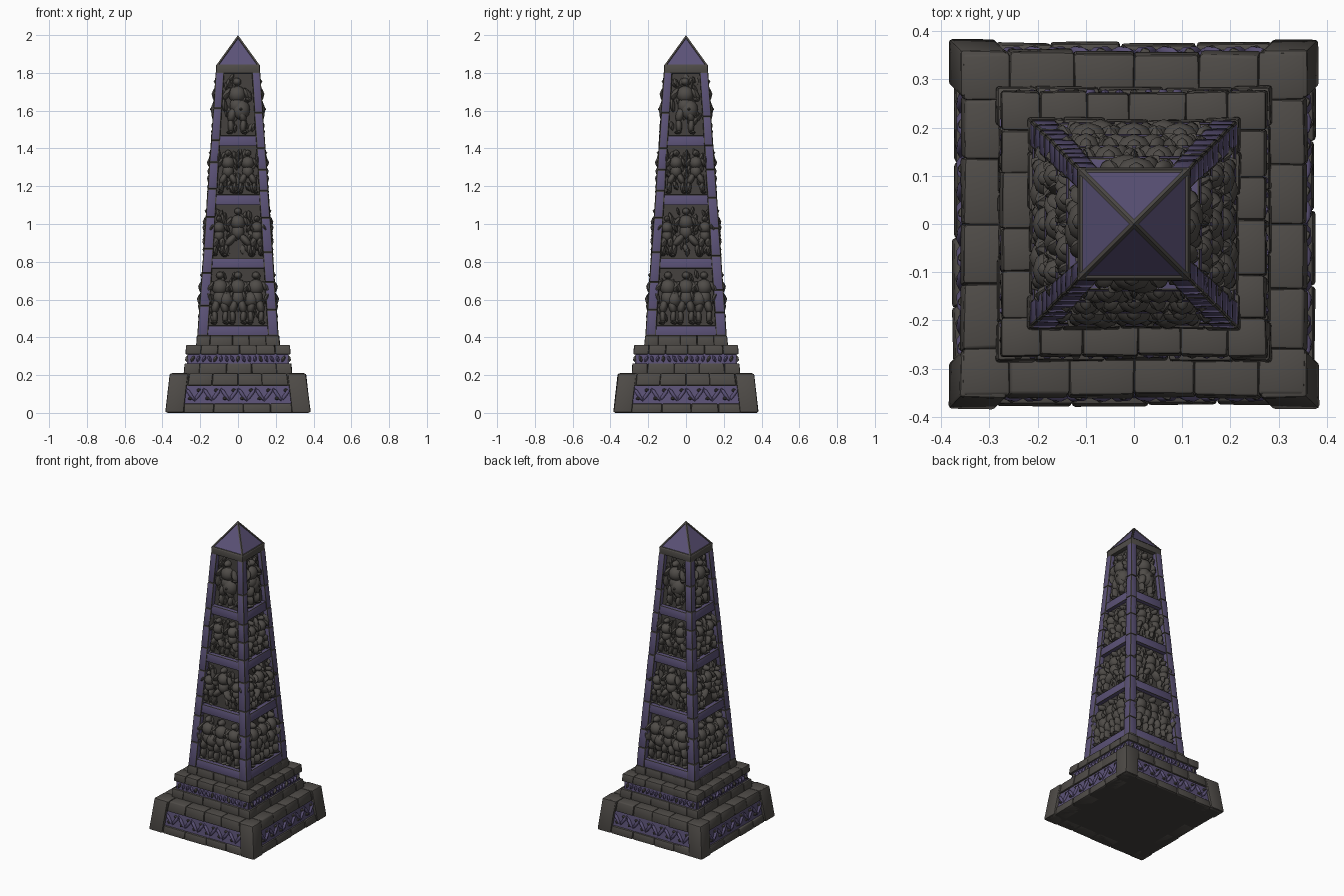
import bpy, bmesh, math, random
from mathutils import Matrix, Vector

if "Cube" in bpy.data.objects:
    bpy.data.objects.remove(bpy.data.objects["Cube"])

random.seed(4)

def material(name, rgb):
    m = bpy.data.materials.new(name)
    m.diffuse_color = (*rgb, 1)
    m.use_nodes = True
    m.node_tree.nodes["Principled BSDF"].inputs["Base Color"].default_value = m.diffuse_color
    return m

STONE = material("dark_stone", (0.078, 0.071, 0.064))
DEEP = material("deep_stone", (0.055, 0.050, 0.046))
PURPLE = material("purple_stone", (0.105, 0.084, 0.185))

def turn(k):
    return Matrix.Rotation(k * math.pi / 2, 4, 'Z')

# half width of each tapering tier as a function of height
def base_h(z): return 0.383 - 0.12 * z
def step_h(z): return 0.286 - 0.08 * (z - 0.21)
def shaft_h(z): return 0.215 - 0.07 * (z - 0.41)
def post_w(z): return 0.056 - 0.008 * (z - 0.41)

def finish(name, bm, mats, bevel=0.0, bevel_mat=-1):
    bmesh.ops.recalc_face_normals(bm, faces=bm.faces)
    if bevel:
        bmesh.ops.bevel(bm, geom=bm.edges[:], offset=bevel, segments=2, profile=0.5,
                        affect='EDGES', material=bevel_mat, clamp_overlap=True)
    me = bpy.data.meshes.new(name)
    bm.to_mesh(me)
    bm.free()
    for m in mats:
        me.materials.append(m)
    ob = bpy.data.objects.new(name, me)
    bpy.context.collection.objects.link(ob)
    bpy.ops.object.select_all(action='DESELECT')
    ob.select_set(True)
    bpy.context.view_layer.objects.active = ob
    bpy.ops.object.shade_smooth_by_angle(angle=math.radians(40))
    return ob

def block(bm, k, span, z0, z1, h, depth, out=0.0, jitter=0.002):
    """Sloped stone on side k; span(z) gives its left and right x."""
    vs = []
    for z in (z0, z1):
        a, b = span(z)
        o = h(z) + out
        i = h(z) - (depth(z) if callable(depth) else depth)
        for x, y in ((a, -o), (b, -o), (b, -i), (a, -i)):
            j = [random.uniform(-jitter, jitter) for _ in range(2)]
            vs.append(bm.verts.new(turn(k) @ Vector((x + j[0], y + j[1], z))))
    for f in ((0, 1, 2, 3), (4, 5, 6, 7), (0, 1, 5, 4), (1, 2, 6, 5), (2, 3, 7, 6), (3, 0, 4, 7)):
        bm.faces.new([vs[i] for i in f])

def course(bm, z0, z1, h, w, cuts, out=0.0):
    """A ring of stones: one at each corner and a row along each side."""
    for k in range(4):
        block(bm, k, lambda z: (h(z) - w, h(z) + out), z0, z1, h, w, out)
        for a, b in zip(cuts, cuts[1:]):
            block(bm, k, lambda z: (a * (h(z) - w), b * (h(z) - w)), z0, z1, h, w,
                  out + random.uniform(-0.004, 0.001))

def core(bm, z0, z1, r0, r1):
    m = Matrix.Translation((0, 0, (z0 + z1) / 2)) @ Matrix.Rotation(math.pi / 4, 4, 'Z')
    q = math.sqrt(2)
    bmesh.ops.create_cone(bm, cap_ends=True, segments=4, radius1=r0 * q, radius2=r1 * q,
                          depth=z1 - z0, matrix=m)

def limb(bm, k, p, q, r, d, h, sink=0.03, sub=2, mat=0):
    """Flattened ellipsoid lying on side k from p to q, both (x, z)."""
    dx, dz = q[0] - p[0], q[1] - p[1]
    x, z = (p[0] + q[0]) / 2, (p[1] + q[1]) / 2
    m = (turn(k) @ Matrix.Translation((x, sink - h(z), z)) @ Matrix.Rotation(-0.07, 4, 'X')
         @ Matrix.Rotation(math.atan2(dx, dz), 4, 'Y')
         @ Matrix.Diagonal((r, d, math.hypot(dx, dz) / 2 + r * 0.6, 1)))
    new = bmesh.ops.create_icosphere(bm, subdivisions=sub, radius=1, matrix=m)
    for f in {f for v in new['verts'] for f in v.link_faces}:
        f.material_index = mat

# core behind all the stones
bm = bmesh.new()
core(bm, 0, 0.2, 0.362, 0.345)
core(bm, 0.2, 0.35, 0.268, 0.26)
core(bm, 0.35, 1.84, 0.187, 0.087)
finish("inner_core", bm, [DEEP])

# stepped base: bottom strip, corner stones, top slabs
bm = bmesh.new()
course(bm, 0, 0.05, base_h, 0.095, (-1, -0.45, 0.1, 0.6, 1), -0.004)
course(bm, 0.145, 0.21, base_h, 0.1, (-1, -0.52, 0, 0.48, 1), -0.003)
for k in range(4):
    block(bm, k, lambda z: (base_h(z) - 0.095, base_h(z) + 0.002), 0.003, 0.208, base_h, 0.095, 0.002)
finish("base_stones", bm, [STONE], 0.007)

# second step: lower and upper courses
bm = bmesh.new()
course(bm, 0.205, 0.262, step_h, 0.08, (-1, -0.3, 0.35, 1))
course(bm, 0.31, 0.36, step_h, 0.08, (-1, -0.55, 0.05, 0.5, 1))
finish("step_stones", bm, [STONE], 0.006)

# purple carved bands of both steps
bm = bmesh.new()
for k in range(4):
    block(bm, k, lambda z: (-0.29, 0.29), 0.048, 0.147, base_h, 0.06, -0.016, 0)
    block(bm, k, lambda z: (-0.262, 0.262), 0.26, 0.312, step_h, 0.06, -0.012, 0)
    for i in range(12):
        x = -0.253 + i * 0.046
        s = 0.022 if i % 2 else -0.022
        limb(bm, k, (x - s, 0.065), (x + s, 0.13), 0.011, 0.012, base_h, 0.014, 1)
        limb(bm, k, (x, 0.118 if i % 2 else 0.075), (x, 0.122 if i % 2 else 0.079),
             0.013, 0.012, base_h, 0.014, 1, 1)
    for i in range(17):
        x = -0.24 + i * 0.03
        s = random.uniform(-0.009, 0.009)
        limb(bm, k, (x - s, 0.274), (x + s, 0.298), 0.01, 0.012, step_h, 0.011, 1, int(i % 4 == 0))
finish("carved_bands", bm, [PURPLE, STONE])

# plinth course under the shaft
bm = bmesh.new()
course(bm, 0.355, 0.41, shaft_h, 0.07, (-1, -0.2, 0.4, 1), 0.002)
finish("shaft_plinth", bm, [STONE], 0.006)

# purple corner posts cut into stones, with worn grey edges
bm = bmesh.new()
for k in range(4):
    z = 0.408
    while z < 1.80:
        top = z + random.uniform(0.11, 0.19)
        if top > 1.74:
            top = 1.805
        block(bm, k, lambda t: (shaft_h(t) - post_w(t), shaft_h(t)), z, top, shaft_h, post_w, 0, 0.0015)
        z = top
finish("corner_posts", bm, [PURPLE, STONE], 0.006, 1)

# purple cross bars between the panels
bm = bmesh.new()
for k in range(4):
    for z0, z1 in ((0.408, 0.462), (0.765, 0.82), (1.10, 1.155), (1.412, 1.468)):
        block(bm, k, lambda t: (-shaft_h(t) + post_w(t) - 0.004, shaft_h(t) - post_w(t) + 0.004),
              z0, z1, shaft_h, 0.05, -0.004, 0.001)
finish("cross_bars", bm, [PURPLE, STONE], 0.004, 1)

# carved figures in the panels
def figure(bm, k, x, z, H, spread, left, right):
    limb(bm, k, (x, z + 0.87 * H), (x, z + 0.92 * H), 0.075 * H, 0.038, shaft_h)
    limb(bm, k, (x, z + 0.74 * H), (x, z + 0.62 * H), 0.15 * H, 0.044, shaft_h)
    limb(bm, k, (x, z + 0.56 * H), (x, z + 0.42 * H), 0.13 * H, 0.038, shaft_h)
    for s, hand in ((-1, left), (1, right)):
        knee = (x + s * (spread * 0.8 + 0.03) * H, z + 0.24 * H)
        elbow = (x + s * 0.23 * H, z + 0.6 * H)
        end = (x + s * hand[0] * H, z + hand[1] * H)
        limb(bm, k, (x + s * 0.06 * H, z + 0.42 * H), knee, 0.075 * H, 0.038, shaft_h)
        limb(bm, k, knee, (x + s * spread * H, z + 0.05 * H), 0.055 * H, 0.034, shaft_h)
        limb(bm, k, (x + s * (spread - 0.02) * H, z + 0.04 * H),
             (x + s * (spread + 0.06) * H, z + 0.03 * H), 0.04 * H, 0.038, shaft_h, sub=1)
        limb(bm, k, (x + s * 0.13 * H, z + 0.76 * H), elbow, 0.055 * H, 0.038, shaft_h)
        limb(bm, k, elbow, end, 0.045 * H, 0.036, shaft_h)

bm = bmesh.new()
for k in range(4):
    # rough folds filling each background
    for z0, z1 in ((0.47, 0.76), (0.825, 1.095), (1.16, 1.405), (1.475, 1.80)):
        for _ in range(34):
            z = random.uniform(z0 + 0.025, z1 - 0.025)
            w = shaft_h(z) - post_w(z) - 0.012
            x = random.uniform(-w, w)
            limb(bm, k, (x, z - 0.018), (x + random.uniform(-0.02, 0.02), z + 0.018),
                 random.uniform(0.008, 0.016), random.uniform(0.012, 0.024), shaft_h, 0.03, 1)
    # lowest panel: three guards
    for x in (-0.095, 0, 0.095):
        figure(bm, k, x, 0.468, 0.29, 0.09, (0.17, 0.4), (0.17, 0.4))
    for x in (-0.062, 0.07):
        limb(bm, k, (x, 0.58), (x, 0.62), 0.04, 0.046, shaft_h)
    # second panel: striding fighter and two others
    figure(bm, k, 0, 0.825, 0.27, 0.24, (0.32, 0.85), (0.36, 0.5))
    for x in (-0.1, 0.1):
        figure(bm, k, x, 0.83, 0.22, 0.08, (0.12, 0.8), (0.12, 0.8))
    # third panel: pair with raised arms
    for x in (-0.052, 0.052):
        figure(bm, k, x, 1.16, 0.24, 0.15, (0.2, 0.95), (0.2, 0.9))
    # top panel: single figure with a large shield
    figure(bm, k, -0.005, 1.475, 0.31, 0.1, (0.2, 0.4), (0.17, 0.6))
    limb(bm, k, (0.015, 1.58), (0.015, 1.63), 0.05, 0.044, shaft_h)
    limb(bm, k, (0.015, 1.60), (0.015, 1.61), 0.018, 0.049, shaft_h)
finish("carved_figures", bm, [STONE])

# collar under the cap
bm = bmesh.new()
core(bm, 1.798, 1.845, 0.117, 0.115)
finish("cap_collar", bm, [STONE], 0.005)

# pyramid cap with raised purple faces
bm = bmesh.new()
core(bm, 1.838, 2.0, 0.117, 0.0)
bmesh.ops.remove_doubles(bm, verts=bm.verts, dist=0.0005)
bmesh.ops.recalc_face_normals(bm, faces=bm.faces)
slopes = [f for f in bm.faces if f.normal.z > 0.1]
bmesh.ops.inset_individual(bm, faces=slopes, thickness=0.017, depth=0)
bmesh.ops.inset_individual(bm, faces=slopes, thickness=0.003, depth=-0.004)
for f in slopes:
    f.material_index = 1
finish("pyramid_cap", bm, [STONE, PURPLE])
